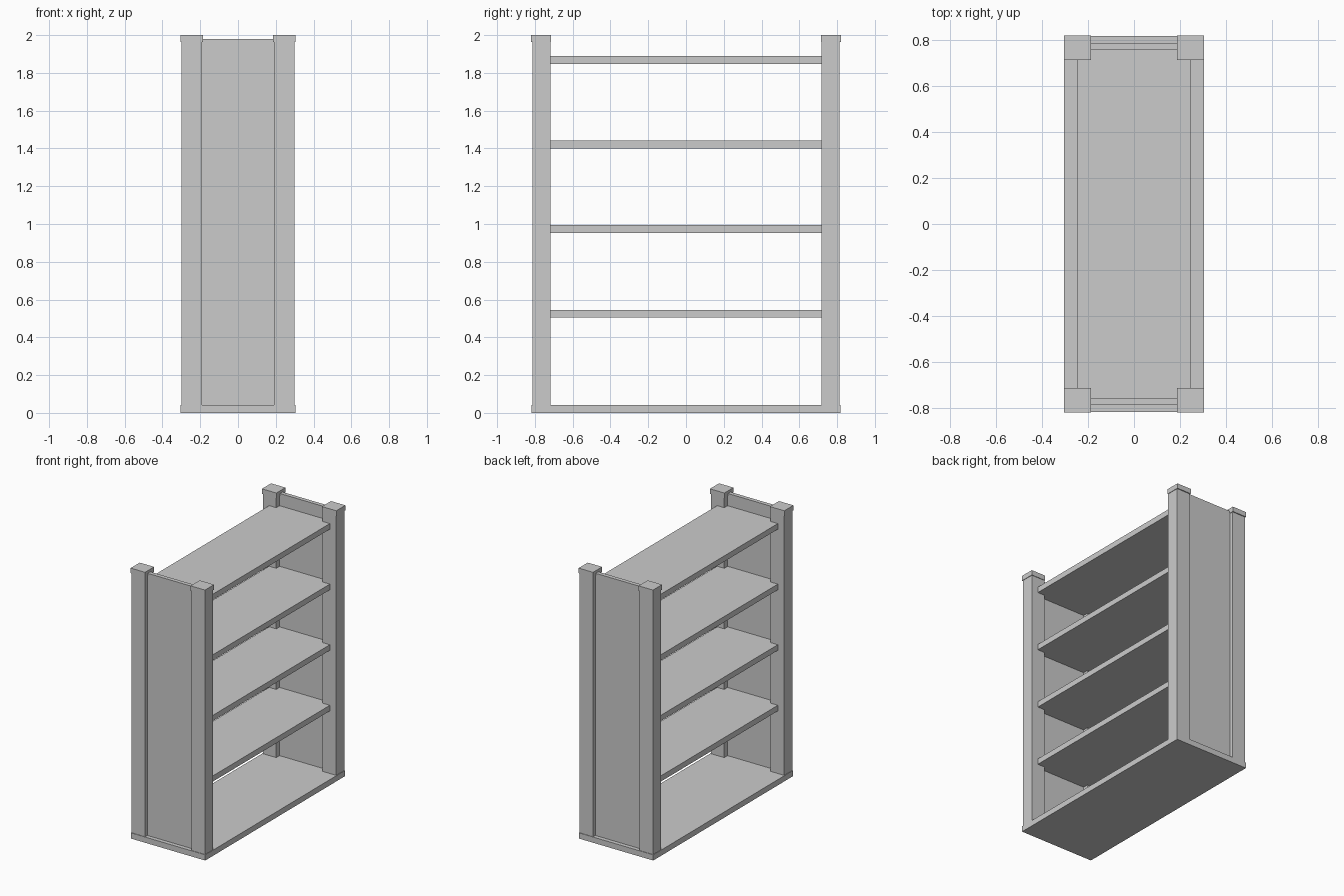
import bpy, bmesh
from mathutils import Vector

if "Cube" in bpy.data.objects:
    bpy.data.objects.remove(bpy.data.objects["Cube"])


def box(name, lo, hi):
    """Axis-aligned box between two corners."""
    lo, hi = Vector(lo), Vector(hi)
    bm = bmesh.new()
    bmesh.ops.create_cube(bm, size=1)
    for v in bm.verts:
        v.co = Vector(a * b for a, b in zip(v.co, hi - lo))
    mesh = bpy.data.meshes.new(name)
    bm.to_mesh(mesh)
    bm.free()
    obj = bpy.data.objects.new(name, mesh)
    obj.location = (lo + hi) / 2
    bpy.context.collection.objects.link(obj)
    return obj


BASE_TOP = 0.042
CAP_BOTTOM = 1.963

# Base board
box("base", (-0.304, -0.817, 0), (0.304, 0.817, BASE_TOP))

# Shelves, running between the end panels
for i in range(4):
    z = 0.504 + i * 0.4477
    box(f"shelf_{i + 1}", (-0.248, -0.758, z), (0.248, 0.758, z + 0.042))

for sy, end in ((-1, "front"), (1, "back")):
    # Recessed end panel
    ys = sorted((sy * 0.757, sy * 0.787))
    box(f"{end}_panel", (-0.19, ys[0], BASE_TOP), (0.19, ys[1], 1.98))

    # Corner posts with overhanging caps
    for sx, side in ((-1, "left"), (1, "right")):
        xs = sorted((sx * 0.19, sx * 0.30))
        ys = sorted((sy * 0.718, sy * 0.813))
        box(f"{end}_{side}_post", (xs[0], ys[0], BASE_TOP), (xs[1], ys[1], CAP_BOTTOM))
        xs = sorted((sx * 0.186, sx * 0.304))
        ys = sorted((sy * 0.714, sy * 0.82))
        box(f"{end}_{side}_cap", (xs[0], ys[0], CAP_BOTTOM), (xs[1], ys[1], 2.0))
